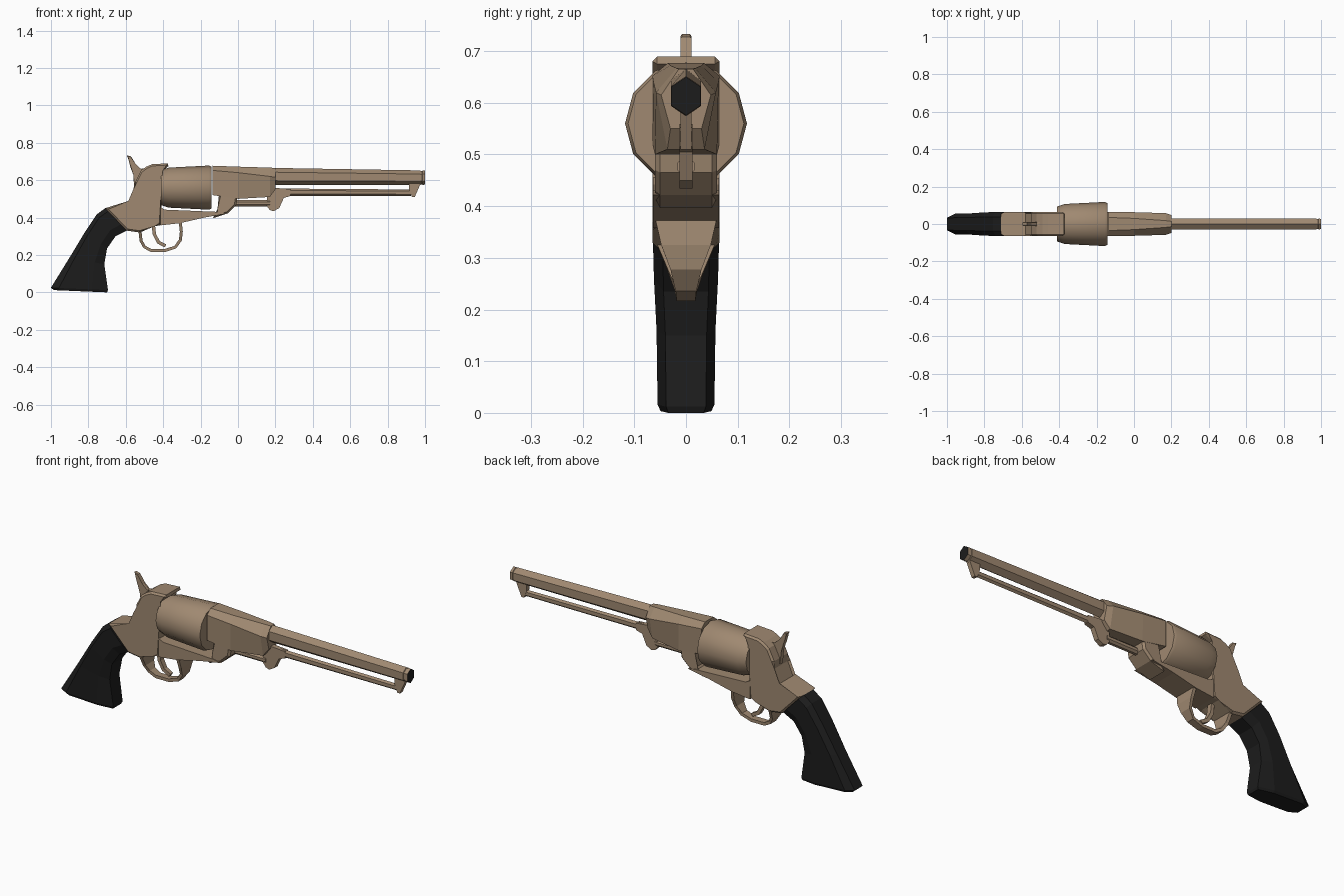
import bpy, bmesh, math
from mathutils import Vector

cube = bpy.data.objects.get("Cube")
if cube:
    bpy.data.objects.remove(cube, do_unlink=True)


def material(name, rgb):
    m = bpy.data.materials.new(name)
    m.use_nodes = True
    m.diffuse_color = (*rgb, 1)
    m.node_tree.nodes["Principled BSDF"].inputs["Base Color"].default_value = (*rgb, 1)
    return m


BRONZE = material("bronze", (0.35, 0.25, 0.165))
BLACK = material("black", (0.012, 0.012, 0.012))


def finish(name, bm, mat, smooth=None):
    bmesh.ops.recalc_face_normals(bm, faces=bm.faces)
    me = bpy.data.meshes.new(name)
    bm.to_mesh(me)
    bm.free()
    me.materials.append(mat)
    if smooth:
        me.shade_smooth()
        me.set_sharp_from_angle(angle=math.radians(smooth))
    ob = bpy.data.objects.new(name, me)
    bpy.context.collection.objects.link(ob)
    return ob


def loft(name, rings, mat=BRONZE, smooth=None):
    """Skin a list of equal rings of points and cap both ends."""
    bm = bmesh.new()
    loops = [[bm.verts.new(p) for p in r] for r in rings]
    n = len(loops[0])
    for a, b in zip(loops, loops[1:]):
        for i in range(n):
            j = (i + 1) % n
            bm.faces.new((a[i], a[j], b[j], b[i]))
    bm.faces.new(loops[0])
    bm.faces.new(loops[-1])
    return finish(name, bm, mat, smooth)


def slab(name, profile, half, bevel=0.0, mat=BRONZE):
    """Extrude a side profile (x, z) across y, with chamfered rims."""
    bm = bmesh.new()
    sides = [[bm.verts.new((x, y, z)) for x, z in profile] for y in (-half, half)]
    caps = [bm.faces.new(s) for s in sides]
    n = len(profile)
    for i in range(n):
        j = (i + 1) % n
        bm.faces.new((sides[0][i], sides[0][j], sides[1][j], sides[1][i]))
    if bevel:
        rim = {e for f in caps for e in f.edges}
        bmesh.ops.bevel(bm, geom=list(rim), offset=bevel, segments=1,
                        affect='EDGES', clamp_overlap=True)
    return finish(name, bm, mat)


def ribbon(name, path, thick):
    """Strap along (x, z, half width) points."""
    rings = []
    for i, (x, z, w) in enumerate(path):
        a, b = path[max(i - 1, 0)], path[min(i + 1, len(path) - 1)]
        t = Vector((b[0] - a[0], b[1] - a[1])).normalized() * thick / 2
        rings.append([(x - t.y, -w, z + t.x), (x - t.y, w, z + t.x),
                      (x + t.y, w, z - t.x), (x + t.y, -w, z - t.x)])
    return loft(name, rings)


def turned(name, stations, sides, phase=0.0, smooth=None):
    """Regular-sided bar along x from (x, centre z, half width, half height)."""
    rings = []
    for x, z, ry, rz in stations:
        angles = [2 * math.pi * i / sides + phase for i in range(sides)]
        rings.append([(x, ry * math.cos(a), z + rz * math.sin(a)) for a in angles])
    return loft(name, rings, smooth=smooth)


# Grip: chamfered sections from the frame down to the butt (back, front, width)
grip = [((-.71, .45), (-.595, .33), .064), ((-.755, .417), (-.655, .30), .064),
        ((-.82, .32), (-.70, .235), .062), ((-.90, .187), (-.715, .15), .057),
        ((-1, .025), (-.695, .012), .055), ((-.985, .012), (-.70, 0), .049)]
rings = []
for back, front, w in grip:
    b, f = Vector(back), Vector(front)
    half = [(0, .6), (.14, 1), (.72, 1), (1, .7)]
    loop = [(t, k) for t, k in half] + [(t, -k) for t, k in reversed(half)]
    rings.append([(b.lerp(f, t).x, k * w, b.lerp(f, t).y) for t, k in loop])
loft("grip", rings, BLACK)

# Frame behind, below and in front of the cylinder
slab("rear_frame", [(-.71, .45), (-.58, .48), (-.55, .55), (-.55, .59), (-.52, .65),
                    (-.49, .672), (-.46, .685), (-.375, .69), (-.372, .675),
                    (-.412, .655), (-.412, .36), (-.45, .362), (-.525, .32),
                    (-.595, .33)], .065, .014)
slab("lower_frame", [(-.415, .455), (-.39, .442), (-.10, .43), (-.055, .422),
                     (-.18, .40), (-.31, .37), (-.415, .358)], .064)

# Cylinder with tapered body and chamfered ends
turned("cylinder", [(-.412, .56, .093, .093), (-.37, .56, .107, .107),
                    (-.155, .56, .118, .118), (-.143, .56, .112, .112)], 12, smooth=35)

# Barrel housing: upper loft and lower lug
housing = [(-.135, (.035, .677), (.065, .652), (.065, .52)),
           (0, (.030, .672), (.063, .64), (.060, .50)),
           (.17, (.018, .667), (.058, .62), (.036, .51)),
           (.20, (.014, .665), (.048, .615), (.030, .55))]
loft("barrel_housing", [[(x, y, z) for y, z in half] +
                        [(x, -y, z) for y, z in reversed(half)]
                        for x, *half in housing])
slab("lower_lug", [(-.10, .54), (-.10, .44), (-.135, .396), (-.055, .422),
                   (-.01, .465), (0, .53)], .06, .01)

# Six-sided barrel with a muzzle groove and a dark end face
barrel = turned("barrel", [(.15, .62, .034, .046), (.975, .613, .033, .039),
                           (.977, .613, .030, .035), (.984, .613, .030, .035),
                           (.986, .613, .033, .039), (1, .613, .032, .037)],
                6, math.pi / 2)
barrel.data.materials.append(BLACK)
for face in barrel.data.polygons:
    if face.normal.x > .9 and face.center.x > .99:
        face.material_index = 1

# Loading lever, rod, rammer and catch under the barrel
slab("lever_pivot", [(.155, .53), (.155, .46), (.17, .44), (.19, .434), (.22, .45),
                     (.245, .505), (.28, .515), (.28, .552), (.18, .56)], .013)
turned("lever_rod", [(.24, .535, .013, .020), (.925, .533, .012, .017)], 6, math.pi / 2)
turned("rammer", [(-.02, .477, .018, .018), (.17, .477, .018, .018)], 8, math.pi / 8)
slab("lever_catch", [(.915, .55), (.915, .585), (.978, .585), (.945, .51), (.93, .51)], .011)

# Hammer with curved spur
slab("hammer", [(-.595, .733), (-.572, .727), (-.548, .682), (-.52, .657), (-.47, .67),
                (-.47, .56), (-.555, .56), (-.557, .63), (-.577, .675), (-.582, .71)],
     .011, .003)

# Trigger guard flares to the frame width; trigger hangs inside it
ribbon("trigger_guard", [(-.525, .335, .060), (-.518, .275, .035), (-.50, .243, .022),
                         (-.465, .224, .018), (-.39, .224, .018), (-.335, .242, .020),
                         (-.308, .28, .030), (-.303, .325, .048), (-.31, .385, .062)], .016)
ribbon("trigger", [(-.455, .38, .014), (-.447, .31, .014), (-.425, .268, .012),
                   (-.388, .248, .010)], .018)
